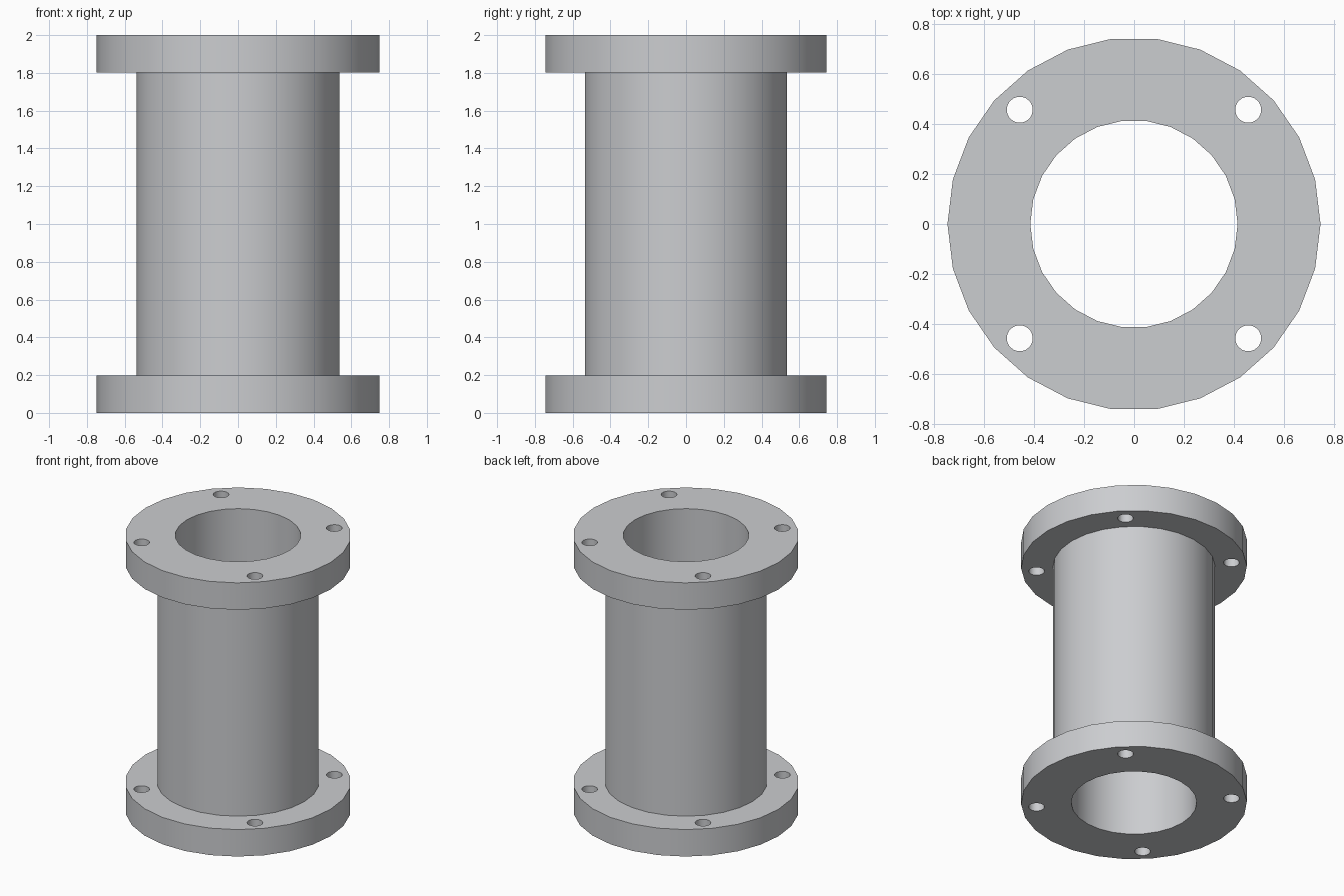
import bpy, bmesh, math
from mathutils import Matrix

if "Cube" in bpy.data.objects:
    bpy.data.objects.remove(bpy.data.objects["Cube"])

SIDES = 26
R_FLANGE, R_TUBE, R_BORE = 0.748, 0.538, 0.416
HEIGHT, FLANGE = 2.0, 0.197
BOLT_R, BOLT_CIRCLE = 0.052, 0.648

metal = bpy.data.materials.new("light_grey_metal")
metal.diffuse_color = (0.6, 0.61, 0.63, 1)
metal.use_nodes = True
metal.node_tree.nodes["Principled BSDF"].inputs["Base Color"].default_value = metal.diffuse_color


def add_object(name, bm):
    bmesh.ops.recalc_face_normals(bm, faces=bm.faces)
    mesh = bpy.data.meshes.new(name)
    bm.to_mesh(mesh)
    bm.free()
    mesh.materials.append(metal)
    obj = bpy.data.objects.new(name, mesh)
    bpy.context.collection.objects.link(obj)
    return obj


# Flanged pipe: closed cross-section swept around the z axis
profile = [(R_BORE, 0), (R_FLANGE, 0), (R_FLANGE, FLANGE), (R_TUBE, FLANGE),
           (R_TUBE, HEIGHT - FLANGE), (R_FLANGE, HEIGHT - FLANGE),
           (R_FLANGE, HEIGHT), (R_BORE, HEIGHT)]
bm = bmesh.new()
rings = []
for i in range(SIDES):
    a = 2 * math.pi * i / SIDES
    rings.append([bm.verts.new((r * math.cos(a), r * math.sin(a), z)) for r, z in profile])
for i in range(SIDES):
    a, b = rings[i], rings[(i + 1) % SIDES]
    for j in range(len(profile)):
        k = (j + 1) % len(profile)
        bm.faces.new((a[j], b[j], b[k], a[k]))
pipe = add_object("flanged_pipe", bm)

# Bolt holes: four cutters passing through both flanges
bm = bmesh.new()
for i in range(4):
    a = math.radians(45 + 90 * i)
    pos = (BOLT_CIRCLE * math.cos(a), BOLT_CIRCLE * math.sin(a), HEIGHT / 2)
    bmesh.ops.create_cone(bm, cap_ends=True, segments=SIDES, radius1=BOLT_R, radius2=BOLT_R,
                          depth=HEIGHT + 0.2, matrix=Matrix.Translation(pos))
cutter = add_object("bolt_hole_cutter", bm)

cut = pipe.modifiers.new("bolt_holes", 'BOOLEAN')
cut.operation = 'DIFFERENCE'
cut.solver = 'EXACT'
cut.object = cutter
bpy.context.view_layer.objects.active = pipe
pipe.select_set(True)
cutter.select_set(False)
bpy.ops.object.modifier_apply(modifier=cut.name)
bpy.data.objects.remove(cutter)

# Smooth round walls, crisp rims
bpy.ops.object.shade_smooth_by_angle(angle=math.radians(30))
